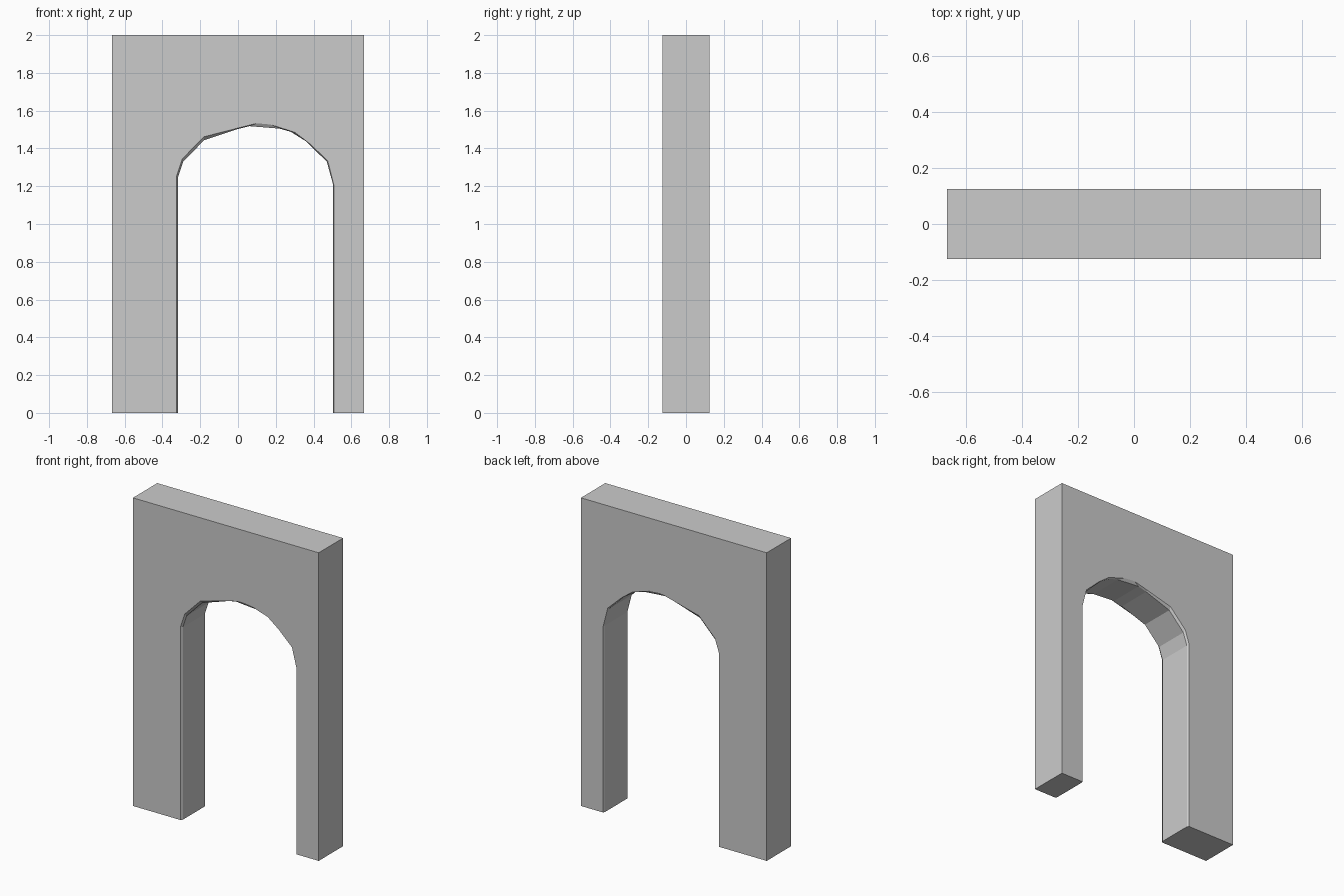
import bpy, bmesh

if "Cube" in bpy.data.objects:
    bpy.data.objects.remove(bpy.data.objects["Cube"])

W, D, H = 0.667, 0.125, 2.0
RIM = 0.012

# Opening outline at the wall faces, left foot to right foot
rim = [(-.325, 0), (-.325, 1.255), (-.295, 1.345), (-.18, 1.462), (0, 1.508), (.1, 1.533),
       (.17, 1.527), (.30, 1.486), (.38, 1.425), (.475, 1.335), (.507, 1.21), (.507, 0)]
# Slightly narrower outline inside the passage
core = [(-.317, 0), (-.317, 1.25), (-.29, 1.33), (-.18, 1.443), (0, 1.503), (.06, 1.518),
        (.22, 1.505), (.28, 1.488), (.36, 1.438), (.47, 1.33), (.503, 1.21), (.503, 0)]
outer = [(W, 0), (W, H), (-W, H), (-W, 0)]

bm = bmesh.new()


def ring(points, y):
    return [bm.verts.new((x, y, z)) for x, z in points]


def bridge(a, b):
    for i in range(len(a) - 1):
        bm.faces.new((a[i], a[i + 1], b[i + 1], b[i]))


# Arched passage with small edge chamfers
layers = [ring(rim, -D), ring(core, -D + RIM), ring(core, D - RIM), ring(rim, D)]
for a, b in zip(layers, layers[1:]):
    bridge(a, b)

# Outer sides, top, and the front and back faces
front, back = ring(outer, -D), ring(outer, D)
bridge(front, back)
bm.faces.new(layers[0] + front)
bm.faces.new(layers[-1] + back)

# Undersides of both legs
bm.faces.new([l[0] for l in layers] + [back[-1], front[-1]])
bm.faces.new([l[-1] for l in layers] + [back[0], front[0]])

bmesh.ops.recalc_face_normals(bm, faces=bm.faces)
mesh = bpy.data.meshes.new("arched_wall")
bm.to_mesh(mesh)
bm.free()
wall = bpy.data.objects.new("arched_wall", mesh)
bpy.context.collection.objects.link(wall)
